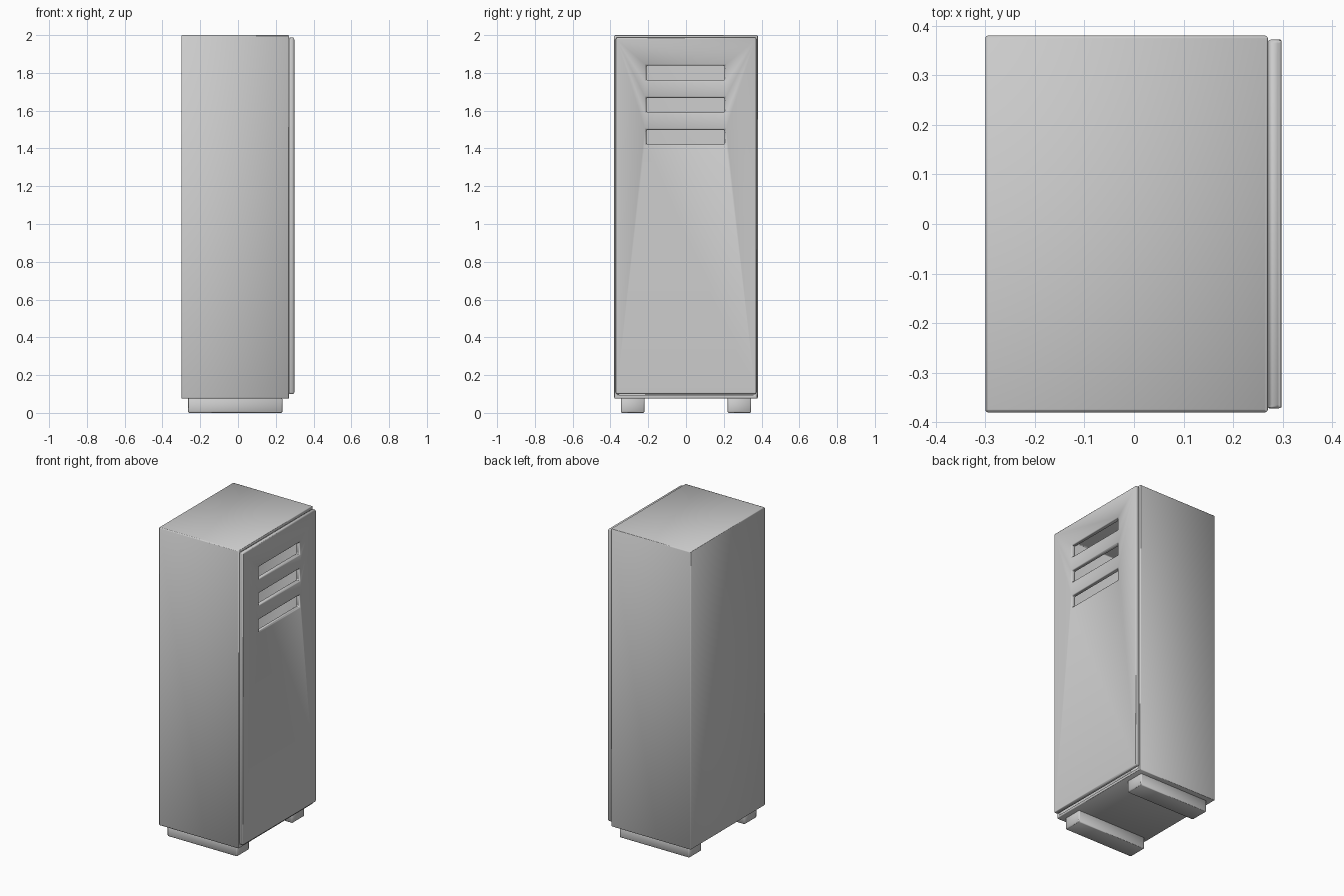
import bpy, bmesh
from mathutils import Matrix, Vector

if "Cube" in bpy.data.objects:
    bpy.data.objects.remove(bpy.data.objects["Cube"])


def box(name, lo, hi):
    lo, hi = Vector(lo), Vector(hi)
    bm = bmesh.new()
    bmesh.ops.create_cube(bm, size=1, matrix=Matrix.Translation((lo + hi) / 2)
                          @ Matrix.Diagonal((*(hi - lo), 1)))
    me = bpy.data.meshes.new(name)
    bm.to_mesh(me)
    bm.free()
    ob = bpy.data.objects.new(name, me)
    bpy.context.collection.objects.link(ob)
    return ob


def apply_all(ob):
    bpy.ops.object.select_all(action='DESELECT')
    bpy.context.view_layer.objects.active = ob
    ob.select_set(True)
    for m in list(ob.modifiers):
        bpy.ops.object.modifier_apply(modifier=m.name)


def cut(ob, cutters):
    for c in cutters:
        m = ob.modifiers.new("cut", 'BOOLEAN')
        m.operation, m.solver, m.object = 'DIFFERENCE', 'EXACT', c
    apply_all(ob)
    for c in cutters:
        bpy.data.objects.remove(c, do_unlink=True)


def finish(ob, width):
    # rounded edges with smooth shading
    b = ob.modifiers.new("bevel", 'BEVEL')
    b.width, b.segments, b.limit_method = width, 3, 'ANGLE'
    b.harden_normals = True
    apply_all(ob)
    bpy.ops.object.shade_smooth_by_angle()


# hollow cabinet shell, open toward the door
body = box("cabinet_body", (-0.30, -0.38, 0.075), (0.27, 0.38, 2.0))
cut(body, [box("cavity", (-0.28, -0.36, 0.095), (0.35, 0.36, 1.98))])
finish(body, 0.006)

# door with three vent slots
door = box("door", (0.27, -0.372, 0.10), (0.298, 0.372, 1.988))
cut(door, [box("slot", (0.2, -0.21, z - 0.038), (0.4, 0.205, z + 0.038))
           for z in (1.46, 1.63, 1.80)])
finish(door, 0.008)

# two runner feet
for side, name in ((-1, "left_foot"), (1, "right_foot")):
    ys = sorted((side * 0.22, side * 0.345))
    finish(box(name, (-0.265, ys[0], 0), (0.235, ys[1], 0.08)), 0.008)
